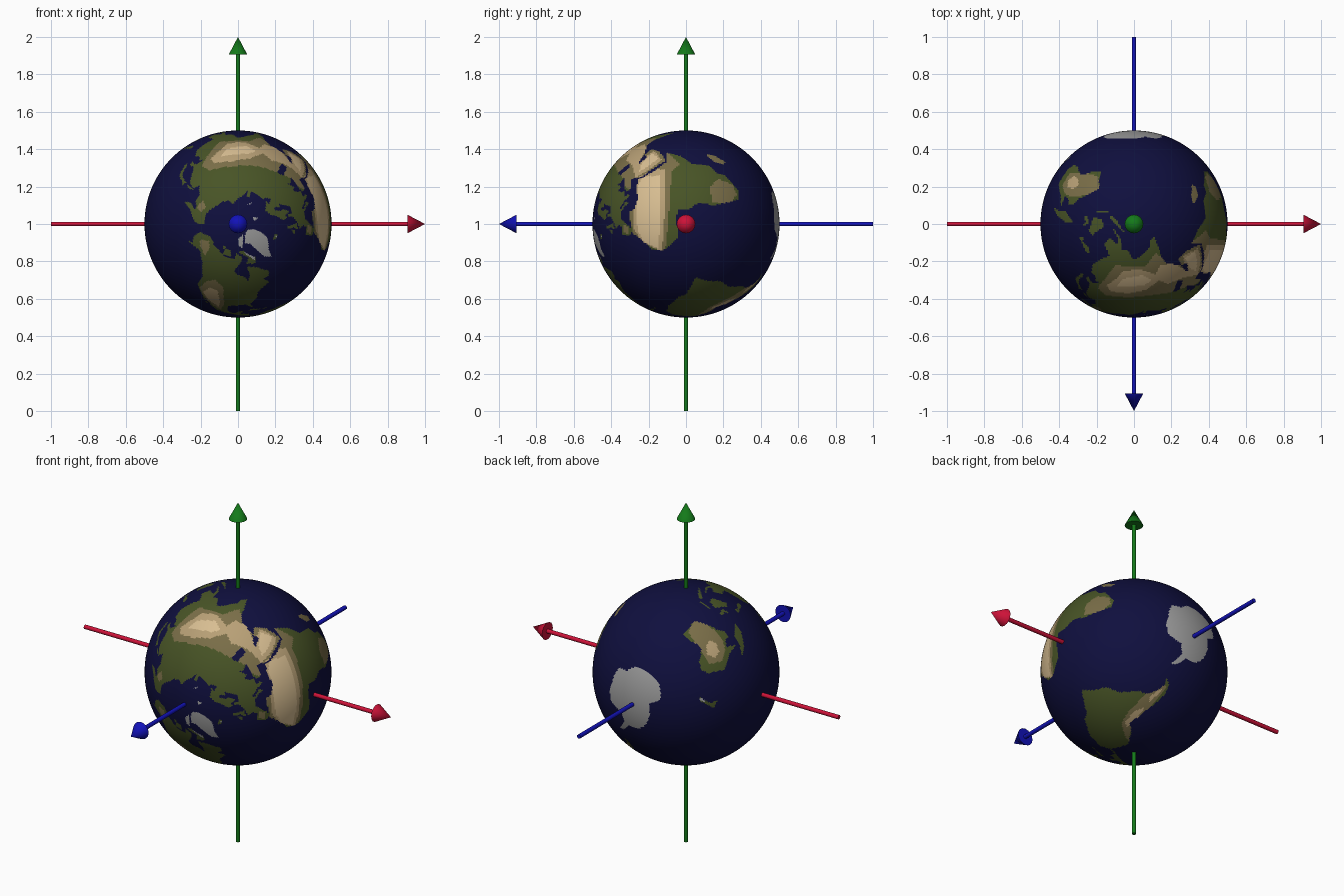
import bpy, bmesh, math
from mathutils import Matrix, Vector

CENTRE = Vector((0, 0, 1))


def srgb(r, g, b):
    return [((c / 255 + 0.055) / 1.055) ** 2.4 if c > 10 else c / 3295 for c in (r, g, b)] + [1]


def material(name, *rgb):
    m = bpy.data.materials.new(name)
    m.diffuse_color = srgb(*rgb)
    return m


OCEAN, GREEN, BROWN, TAN, SAND, ICE = range(6)
globe_mats = [material("ocean navy", 15, 15, 62), material("lowland green", 72, 84, 38),
              material("upland brown", 122, 110, 72), material("highland tan", 184, 160, 118),
              material("desert sand", 216, 190, 146), material("ice grey", 158, 158, 158)]


def add_object(name, bm, mats):
    mesh = bpy.data.meshes.new(name)
    bm.to_mesh(mesh)
    bm.free()
    for m in mats:
        mesh.materials.append(m)
    obj = bpy.data.objects.new(name, mesh)
    bpy.context.collection.objects.link(obj)
    return obj


# Axis rods with arrow heads
def axis(name, direction, mat):
    turn = Vector(direction).to_track_quat('Z', 'Y').to_matrix().to_4x4()
    for part, r1, r2, lo, hi, n in (("rod", 0.012, 0.012, -1, 0.91, 12), ("arrow_head", 0.05, 0, 0.905, 1, 16)):
        bm = bmesh.new()
        place = Matrix.Translation(CENTRE) @ turn @ Matrix.Translation((0, 0, (lo + hi) / 2))
        bmesh.ops.create_cone(bm, cap_ends=True, segments=n, radius1=r1, radius2=r2,
                              depth=hi - lo, matrix=place)
        for f in bm.faces:
            f.smooth = len(f.verts) < 5
        obj = add_object(name + "_" + part, bm, [mat])
        obj.data.set_sharp_from_angle(angle=math.radians(40))


axis("x_axis", (1, 0, 0), material("axis red", 205, 18, 56))
axis("y_axis", (0, -1, 0), material("axis blue", 18, 18, 185))
axis("z_axis", (0, 0, 1), material("axis green", 20, 122, 26))

# Globe: poles on the y axis, north to the front, longitude zero on +x
globe = bmesh.new()
bmesh.ops.create_uvsphere(globe, u_segments=360, v_segments=180, radius=0.5)
cells = []
for f in globe.faces:
    f.smooth = True
    c = f.calc_center_median()
    cells.append((math.degrees(math.atan2(c.y, c.x)), math.degrees(math.asin(c.z / c.length)), f))


def inside(x, y, pts):
    hit = False
    for (x1, y1), (x2, y2) in zip(pts, pts[1:] + pts[:1]):
        if (y1 > y) != (y2 > y) and x < x1 + (y - y1) * (x2 - x1) / (y2 - y1):
            hit = not hit
    return hit


def paint(colour, *pts, land_only=False):
    """Colour the faces inside an outline of (longitude, latitude) points."""
    pts = list(pts)
    x0, x1 = min(p[0] for p in pts), max(p[0] for p in pts)
    y0, y1 = min(p[1] for p in pts), max(p[1] for p in pts)
    for x, y, f in cells:
        if x0 <= x <= x1 and y0 <= y <= y1 and inside(x, y, pts):
            if not land_only or f.material_index != OCEAN:
                f.material_index = colour


def zone(colour, *pts):
    paint(colour, *pts, land_only=True)


# Northern Eurasia
paint(GREEN, (-9, 37), (-9, 43), (-2, 43.5), (-1, 46), (-4.5, 48.5), (2, 51), (8, 54), (8.5, 57), (10.5, 57.5),
      (11, 54), (19, 54.5), (22, 57.5), (24, 59.5), (30, 60), (22, 61), (25, 65.5), (21, 65), (17, 61.5),
      (18.5, 60), (14, 55.5), (11, 59), (7, 58), (5, 61), (11, 65), (15, 68.5), (26, 71), (41, 67), (33, 66.5),
      (37, 64), (44, 66), (44, 68.5), (68, 68.5), (67, 72), (73, 72.5), (73, 68), (80, 72), (104, 77.5),
      (113, 74), (140, 72.5), (160, 69.5), (180, 69), (180, 65), (177, 62.5), (163, 58), (157, 51), (156, 57),
      (163, 61.5), (156, 61), (152, 59), (143, 59), (135, 54.5), (100, 45), (39, 47), (33.5, 44.5), (31, 46.5),
      (28, 43), (14, 45.5), (10, 44), (4, 43.5), (-0.5, 39), (-2, 36.7), (-6, 36))
# Southern Eurasia
paint(GREEN, (39, 47), (100, 60), (135, 54.5), (141, 52.5), (140, 48), (132, 43), (128, 40), (129, 35.5),
      (126.5, 34.5), (125, 39.5), (118, 39), (122, 37), (119.5, 35), (122, 31), (119, 25.5), (110, 21),
      (106, 20), (109, 13), (105, 9), (101, 13), (99.5, 10), (103.5, 1.5), (98.5, 9), (97.5, 16.5), (94, 16),
      (91, 22.5), (87, 21), (80, 15), (80, 11), (77.5, 8), (73, 17), (72, 21), (67, 25), (57, 26), (50, 30),
      (48, 30), (51.5, 25), (56, 26), (59.5, 22.5), (55, 17), (44, 12.5), (39, 21), (35, 28), (36, 36.5),
      (28, 36.5), (26.5, 39.5), (31, 41.5), (41, 41.5), (37, 45))
# Balkans and the long southern peninsula
paint(GREEN, (28, 43.5), (28, 41.5), (23, 40.5), (24, 38), (22, 36.7), (19.5, 41), (13.5, 45.5), (20, 47))
paint(GREEN, (9, 45), (13, 45), (12.5, 44), (18.5, 40), (16, 38), (15, 40.5))
paint(OCEAN, (47, 45), (53, 46.5), (54, 37), (49, 37.5))
# Africa and its large island
paint(GREEN, (-6, 36), (10, 37), (11, 33.5), (20, 30.5), (23, 32.5), (34, 31), (34, 27.5), (37, 20), (43, 11.5),
      (51, 12), (47, 4), (40, -4), (40.5, -14), (35, -20), (35, -24), (32, -28), (26, -34), (19, -34.5),
      (15, -27), (12, -17), (13.5, -9), (9, -1), (9, 4.5), (4, 6.3), (-8, 4.5), (-13, 9), (-17, 14.5),
      (-17, 21), (-10, 30))
paint(BROWN, (49, -12), (50.5, -16), (47, -25), (44, -24), (44.5, -17))
# North America
paint(GREEN, (-168, 66), (-156, 71), (-128, 70), (-115, 68.5), (-95, 68), (-94, 72), (-82, 69), (-87, 65),
      (-94, 61), (-93, 58), (-82, 55), (-80, 51.5), (-77, 56), (-78, 62), (-70, 61), (-65, 59), (-56, 53),
      (-60, 50), (-66, 50), (-61, 46), (-66, 44), (-70, 43), (-74, 40.5), (-76, 35), (-81, 31), (-80, 26),
      (-84, 30), (-90, 29.5), (-97, 28), (-97, 22), (-95, 18.5), (-91, 18.5), (-90, 21), (-87, 21),
      (-88.5, 16), (-83.5, 15), (-83, 10), (-77.5, 8.5), (-80, 7.5), (-86, 11), (-95, 16), (-105, 20),
      (-112, 29), (-114.5, 31), (-110, 23), (-116, 31), (-124, 40), (-124, 48), (-133, 56), (-145, 60.5),
      (-153, 58.5), (-163, 55), (-158, 58.5), (-165, 61))
# South America
paint(GREEN, (-77.5, 8.5), (-72, 12), (-62, 10.5), (-51, 4.5), (-49, 0), (-35, -6), (-39, -14), (-41, -22),
      (-48.5, -27), (-54, -34.5), (-57, -37.5), (-62, -39), (-65, -43), (-67.5, -47), (-69, -52), (-66, -55),
      (-73, -53), (-75, -47), (-73, -38), (-71, -30), (-70, -18.5), (-76, -14), (-81, -5), (-80, 1))
# Australia and islands to its north and east
paint(GREEN, (114, -22), (122, -18), (129, -15), (132, -11.5), (136.5, -12.5), (136, -15), (140.5, -17.5),
      (142.5, -11), (146, -19), (153, -26), (150.5, -36), (146, -39), (140, -38), (136, -34.5), (131, -31.5),
      (124, -33.5), (115.5, -34.5))
paint(GREEN, (131, -1), (138, -1.5), (147, -6), (150.5, -10.5), (144, -8), (138, -8), (133, -4))
paint(GREEN, (109, 1.5), (117, 7), (119, 5), (116, -4), (110, -3))
paint(GREEN, (95.5, 5.5), (104, -2), (105.5, -6), (102, -4))
paint(GREEN, (105, -6.5), (114, -7), (114, -8.5), (106, -7.7))
paint(GREEN, (119, 0), (125, 1.5), (121, -1), (122.5, -5), (120, -5.5))
paint(GREEN, (120.5, 18.5), (122, 18), (126.5, 8), (122, 7.5), (124, 11), (120, 14))
paint(GREEN, (172.5, -34.5), (178.5, -37.7), (175, -41.5), (170.5, -46.5), (166.5, -46), (174, -40))
zone(ICE, (167, -45), (171, -42.5), (172, -44), (169, -46))
# Smaller northern islands
paint(GREEN, (130, 31.5), (131, 34), (136, 36), (140, 40), (141, 45), (145, 43.5), (142, 40), (141, 36), (136, 33.7))
paint(GREEN, (142, 54), (144.5, 49), (142, 46))
paint(GREEN, (-5, 50), (1.5, 51.5), (0, 53), (-2, 57.5), (-5, 58.5), (-5, 55), (-3, 54), (-5, 52))
paint(GREEN, (-10, 52), (-6, 52), (-6, 55), (-9, 54))
paint(GREEN, (-85, 22), (-80, 23), (-75, 20.5), (-68.5, 18.7), (-77, 20))
paint(GREEN, (-90, 73), (-80, 73.5), (-62, 66.5), (-66, 62.5), (-78, 64.5), (-72, 68))
paint(GREEN, (-117, 73), (-105, 73), (-102, 69), (-117, 69))
paint(GREEN, (-125, 74), (-116, 74), (-120, 71.5))
paint(GREEN, (-24, 65.5), (-15, 66.3), (-14, 64.7), (-20, 63.5))
# Ice: arctic islands and the southern cap
zone(ICE, (-78, 72), (-70, 71), (-62, 67), (-65, 65), (-72, 69))
zone(ICE, (-21, 65.2), (-16, 65), (-18, 64))
paint(ICE, (-90, 81), (-65, 83), (-75, 78.5), (-80, 75), (-88, 76.5))
paint(ICE, (12, 79.5), (26, 80.3), (17, 77))
paint(ICE, (56, 74), (66, 77), (58, 75.5))
paint(ICE, (-70, 77.5), (-60, 82), (-32, 83.5), (-18, 80), (-20, 74), (-25, 70), (-40, 65), (-44, 60),
      (-51, 63.5), (-54, 70), (-58, 75.5))
paint(ICE, (-180, -78), (-150, -77), (-100, -73), (-75, -73), (-65, -66), (-58, -63.5), (-62, -74), (-40, -78),
      (-25, -75), (-10, -71), (30, -69.5), (55, -66), (70, -69), (85, -66.5), (135, -66), (160, -70),
      (165, -78), (180, -78), (180, -90), (-180, -90))

# Dry and high ground, from brown to sand
zone(BROWN, (27, 37), (30, 40), (44, 43), (55, 47), (75, 50), (95, 52), (118, 50), (122, 43), (110, 34),
     (103, 26), (95, 27), (82, 27), (76, 18), (70, 22), (60, 23), (60, 16), (43, 12), (34, 28))
zone(TAN, (36, 33), (45, 34), (53, 36), (62, 40), (70, 37), (80, 45), (95, 48), (111, 46), (113, 41), (102, 35),
     (98, 30), (85, 29), (74, 33), (72, 26), (62, 25), (52, 29), (56, 20), (45, 15), (36, 27))
zone(SAND, (40, 30), (48, 28), (54, 21), (47, 17), (43, 23))
zone(SAND, (76, 37), (82, 41), (94, 42), (104, 42), (98, 36), (84, 33))
zone(BROWN, (-18, 13), (0, 11), (34, 9), (40, 4), (52, 12), (42, 16), (36, 32), (10, 38), (-10, 34))
zone(TAN, (-18, 15), (10, 13), (37, 13), (38, 20), (35, 32), (10, 34), (-2, 34.5), (-12, 29))
zone(SAND, (-16, 17), (10, 15.5), (33, 16), (34, 28), (28, 31), (8, 32.5), (-5, 31), (-13, 26))
zone(BROWN, (14, -16), (24, -15), (31, -20), (29, -30), (22, -33), (14, -28))
zone(BROWN, (-8, 38), (-7, 42), (-1, 42), (-2, 38))
zone(BROWN, (145, 63), (152, 67), (163, 66), (158, 62))
zone(BROWN, (-158, 64), (-150, 69), (-140, 67), (-136, 61), (-148, 62))
zone(BROWN, (-121, 38), (-119, 46), (-112, 50), (-103, 46), (-100, 32), (-101, 21), (-106, 24), (-116, 32))
zone(TAN, (-117, 36), (-114, 42), (-107, 42), (-103, 32), (-103, 25), (-111, 30))
zone(BROWN, (-80, -7), (-75, -9), (-66, -15), (-63, -25), (-62, -39), (-66, -51), (-72, -51), (-72, -18))
zone(TAN, (-71, -15), (-67, -17), (-66, -27), (-69, -33), (-71, -24))
zone(TAN, (-69, -37), (-66, -39), (-67, -46), (-70, -48))
zone(BROWN, (113, -22), (122, -18), (134, -16.5), (142, -19), (147, -25), (145, -33), (136, -33), (128, -33),
     (117, -31))
zone(TAN, (131, -24), (135, -22), (141, -23.5), (143, -28), (138, -31), (132, -28))

bmesh.ops.transform(globe, verts=globe.verts,
                    matrix=Matrix.Translation(CENTRE) @ Matrix.Rotation(math.pi / 2, 4, 'X'))
add_object("globe", globe, globe_mats)
